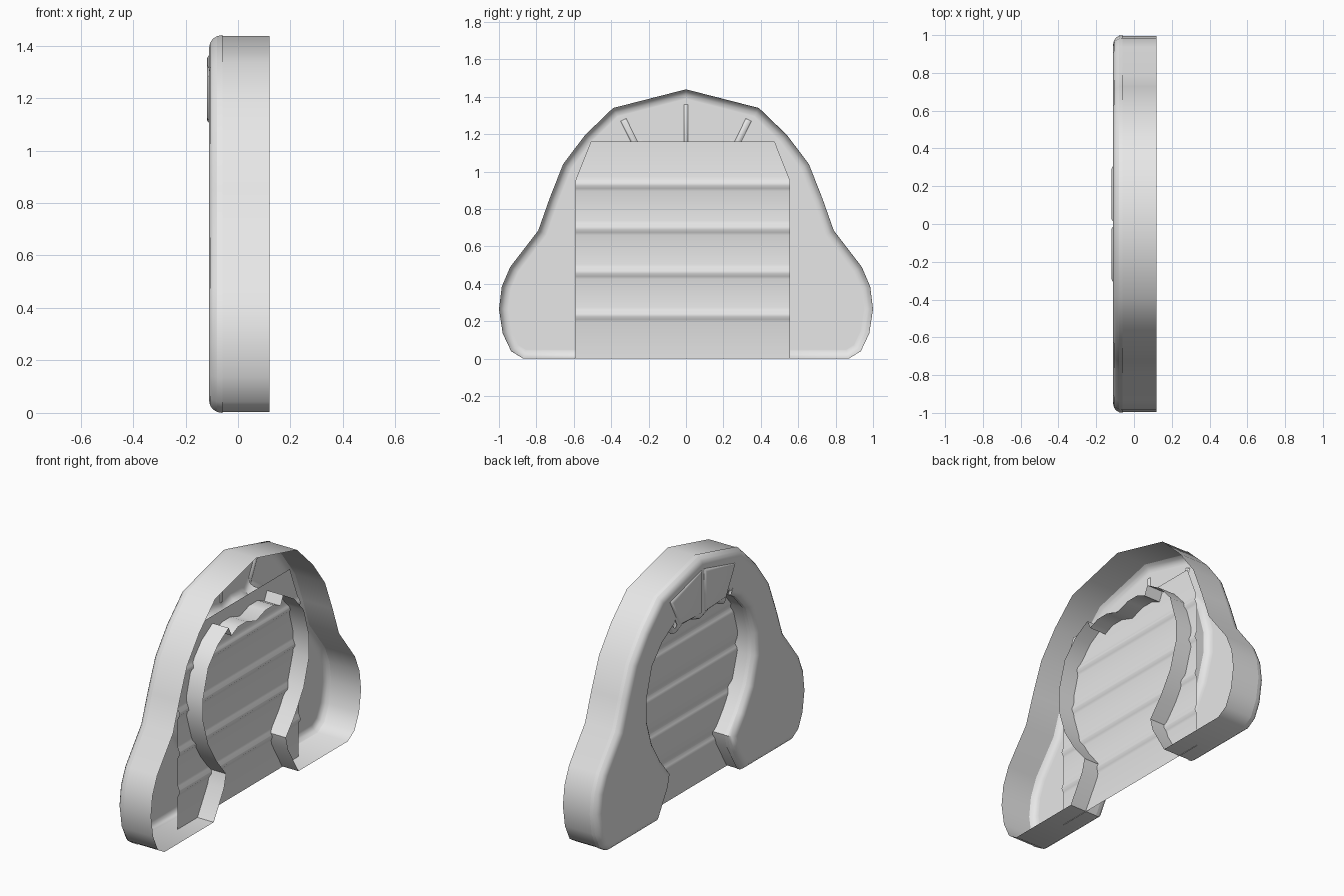
import bpy, bmesh, math

cube = bpy.data.objects.get("Cube")
if cube:
    bpy.data.objects.remove(cube)

grey = bpy.data.materials.new("light_grey")
grey.use_nodes = True
grey.diffuse_color = (0.8, 0.8, 0.8, 1)
grey.node_tree.nodes["Principled BSDF"].inputs["Base Color"].default_value = (0.8, 0.8, 0.8, 1)

BACK, FRONT = 0.12, -0.11   # open side and closed side of the shell


def finish(bm, name, angle=40):
    mesh = bpy.data.meshes.new(name)
    bm.to_mesh(mesh)
    bm.free()
    obj = bpy.data.objects.new(name, mesh)
    bpy.context.collection.objects.link(obj)
    mesh.materials.append(grey)
    bpy.ops.object.select_all(action='DESELECT')
    obj.select_set(True)
    bpy.context.view_layer.objects.active = obj
    bpy.ops.object.shade_smooth_by_angle(angle=math.radians(angle))
    return obj


def outline_face(bm, points, x, toward):
    """Flat face in the plane x, facing along the sign of toward."""
    face = bm.faces.new([bm.verts.new((x, y, z)) for y, z in points])
    face.normal_update()
    if face.normal.x * toward < 0:
        face.normal_flip()
    return face


def inset_to(bm, face, thickness, x):
    bmesh.ops.inset_region(bm, faces=[face], thickness=thickness, depth=0,
                           use_boundary=True, use_even_offset=True)
    for v in face.verts:
        v.co.x = x


# Arched shell: half outline from the peak down to the foot, then up the opening
outer = [(0, 1.44), (.39, 1.34), (.54, 1.195), (.657, 1.04), (.73, .855), (.79, .685),
         (.94, .49), (.985, .385), (1, .265), (.98, .135), (.935, .04), (.87, 0)]
inner = [(.40, 0), (.30, .17), (.28, .25), (.37, .36), (.45, .49), (.50, .65), (.50, .78),
         (.45, .95), (.36, 1.05), (.26, 1.11), (.235, 1.055), (.17, 1.085), (.09, 1.085), (0, 1.055)]
half = outer + inner
outline = half + [(-y, z) for y, z in reversed(half[1:-1])]

bm = bmesh.new()
radius, steps = 0.05, 4
face = outline_face(bm, outline, FRONT + radius, -1)
rim = list(face.edges)
for i in range(steps):
    a, b = (math.pi / 2 * k / steps for k in (i, i + 1))
    inset_to(bm, face, radius * 0.9 * (math.cos(a) - math.cos(b)),
             FRONT + radius * (1 - math.sin(b)))
inset_to(bm, face, 0.004, FRONT)
walls = bmesh.ops.extrude_edge_only(bm, edges=rim)
for v in walls["geom"]:
    if isinstance(v, bmesh.types.BMVert):
        v.co.x = BACK
bmesh.ops.recalc_face_normals(bm, faces=bm.faces)
if face.normal.x > 0:
    bmesh.ops.reverse_faces(bm, faces=bm.faces)
finish(bm, "arched_shell")


# Softly raised plates
def plate(name, points, base, top, soft):
    bm = bmesh.new()
    f = outline_face(bm, points, base, top - base)
    inset_to(bm, f, soft, base + (top - base) * 0.75)
    inset_to(bm, f, soft, top)
    finish(bm, name, 60)


# Keystones on the crown, and the ribs between them on the inside
for side, label in ((1, "left"), (-1, "right")):
    stone = [(.012, 1.105), (.22, 1.115), (.31, 1.285), (.012, 1.365)]
    plate(label + "_keystone", [(side * y, z) for y, z in stone], FRONT, FRONT - 0.009, 0.008)
    rib = [(.24, 1.12), (.27, 1.11), (.35, 1.27), (.32, 1.285)]
    plate(label + "_rib", [(side * y, z) for y, z in rib], FRONT, FRONT + 0.009, 0.006)
plate("middle_rib", [(-.012, 1.11), (.012, 1.11), (.012, 1.36), (-.012, 1.36)],
      FRONT, FRONT + 0.009, 0.005)

# Back panel with horizontal ridges and clipped upper corners
bm = bmesh.new()
panel_x, shoulder, top = 0.012, 0.95, 1.16
profile = [(0, 0)]
for ridge in (.21, .44, .675, .91):
    profile += [(ridge - .015, 0), (ridge, .004), (ridge + .015, .014), (ridge + .03, .012),
                (ridge + .05, .003), (ridge + .065, 0)]
profile.insert(-2, (shoulder, .006))
profile.sort()
profile.append((top, 0))
rows = []
for z, bump in profile:
    clip = max(0, z - shoulder) / (top - shoulder) * 0.083
    rows.append([bm.verts.new((panel_x + bump, y, z)) for y in (-.592 + clip, .557 - clip)])
for low, high in zip(rows, rows[1:]):
    bm.faces.new((low[0], low[1], high[1], high[0]))
finish(bm, "ridged_panel", 60)
